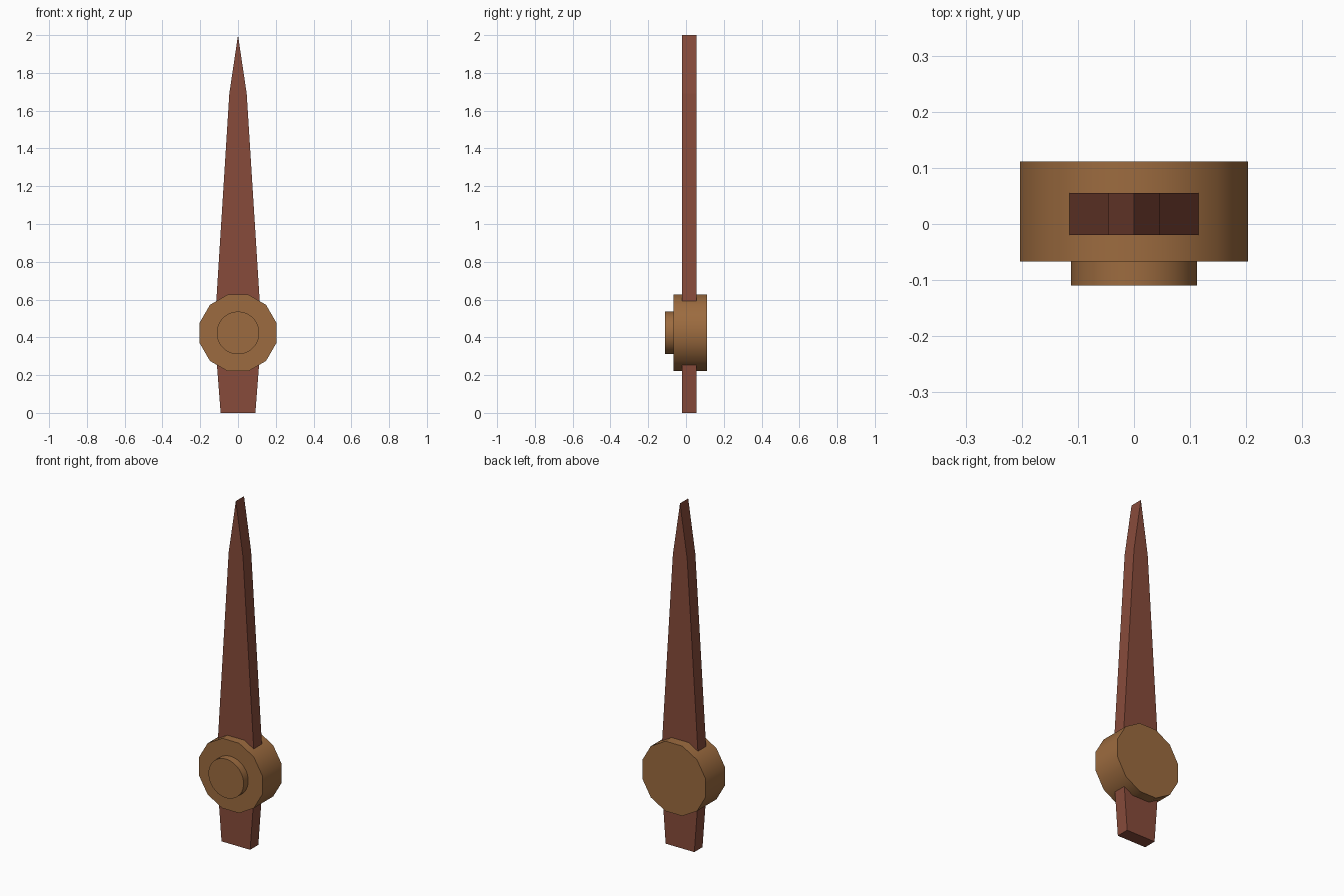
import bpy, bmesh, math
from mathutils import Matrix

cube = bpy.data.objects.get("Cube")
if cube:
    bpy.data.objects.remove(cube, do_unlink=True)

HUB_Z = 0.4235


def material(name, rgb):
    mat = bpy.data.materials.new(name)
    mat.use_nodes = True
    mat.diffuse_color = (*rgb, 1)
    mat.node_tree.nodes["Principled BSDF"].inputs["Base Color"].default_value = (*rgb, 1)
    return mat


def finish(name, bm, mat):
    bmesh.ops.recalc_face_normals(bm, faces=bm.faces)
    mesh = bpy.data.meshes.new(name)
    bm.to_mesh(mesh)
    bm.free()
    mesh.materials.append(mat)
    obj = bpy.data.objects.new(name, mesh)
    bpy.context.collection.objects.link(obj)
    return obj


def disc(name, radius, sides, y0, y1, mat):
    """Cylinder along y with smooth walls, sharp rims and flats facing up and sideways."""
    bm = bmesh.new()
    turn = (Matrix.Translation((0, (y0 + y1) / 2, HUB_Z))
            @ Matrix.Rotation(math.pi / 2, 4, "X")
            @ Matrix.Rotation(math.pi / sides, 4, "Z"))
    bmesh.ops.create_cone(bm, cap_ends=True, segments=sides, radius1=radius,
                          radius2=radius, depth=y1 - y0, matrix=turn)
    obj = finish(name, bm, mat)
    bpy.ops.object.select_all(action="DESELECT")
    obj.select_set(True)
    bpy.context.view_layer.objects.active = obj
    bpy.ops.object.shade_smooth_by_angle(angle=math.radians(40))
    return obj


def blade(name, half_outline, y0, y1, mat):
    """Flat plate extruded from a mirrored half outline that ends in a point."""
    bm = bmesh.new()
    outline = half_outline + [(-x, z) for x, z in reversed(half_outline) if x > 0]
    face = bm.faces.new([bm.verts.new((x, y0, z)) for x, z in outline])
    grown = bmesh.ops.extrude_face_region(bm, geom=[face])["geom"]
    bmesh.ops.translate(bm, vec=(0, y1 - y0, 0),
                        verts=[v for v in grown if isinstance(v, bmesh.types.BMVert)])
    return finish(name, bm, mat)


red_brown = material("red brown", (0.245, 0.071, 0.043))
bronze = material("bronze", (0.335, 0.148, 0.050))

# Pointed hand with a short tail, widest inside the hub
blade("pointer_blade", [(0.092, 0), (0.125, 0.43), (0.046, 1.69), (0, 2)],
      -0.02, 0.055, red_brown)

# Hub and the round cap on its front
disc("hub", 0.21, 12, -0.067, 0.111, bronze)
disc("hub_cap", 0.113, 32, -0.11, -0.06, bronze)
